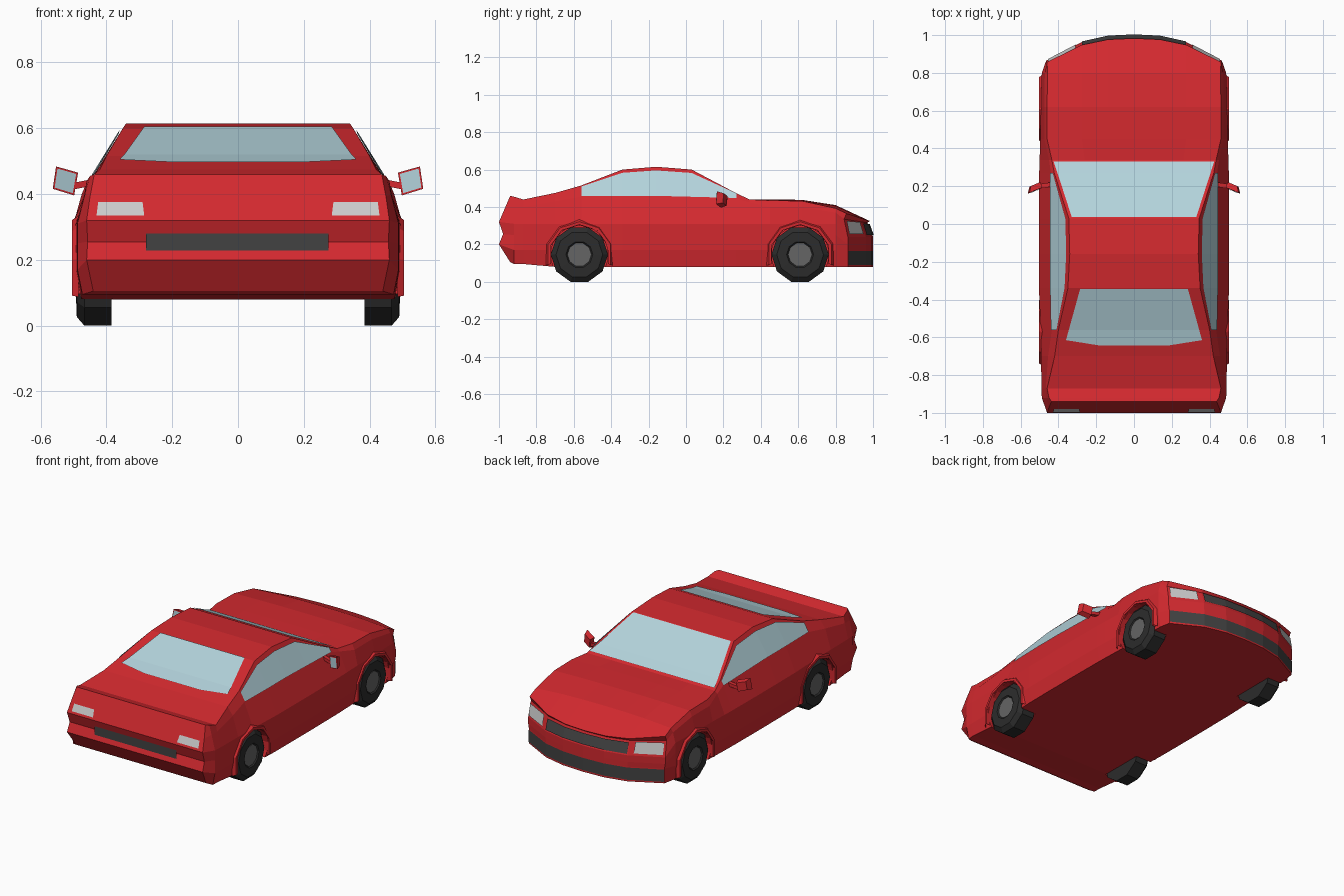
import bpy, bmesh, math
from mathutils import Vector, Matrix

if "Cube" in bpy.data.objects:
    bpy.data.objects.remove(bpy.data.objects["Cube"])


def material(name, r, g, b):
    m = bpy.data.materials.new(name)
    m.diffuse_color = (r, g, b, 1)
    m.use_nodes = True
    m.node_tree.nodes["Principled BSDF"].inputs["Base Color"].default_value = m.diffuse_color
    return m


RED = material("red_paint", 0.65, 0.022, 0.028)
GLASS = material("glass", 0.45, 0.65, 0.71)
BLACK = material("rubber", 0.025, 0.025, 0.025)
DARK = material("dark_trim", 0.055, 0.055, 0.055)
GREY = material("hub_grey", 0.13, 0.13, 0.13)
LAMP = material("lamp", 0.52, 0.52, 0.52)


def make(name, faces, mat):
    """Object from a list of faces, each a list of points."""
    bm = bmesh.new()
    for f in faces:
        bm.faces.new([bm.verts.new(p) for p in f])
    bmesh.ops.remove_doubles(bm, verts=bm.verts, dist=0.0004)
    bmesh.ops.recalc_face_normals(bm, faces=bm.faces)
    me = bpy.data.meshes.new(name)
    bm.to_mesh(me)
    bm.free()
    ob = bpy.data.objects.new(name, me)
    bpy.context.collection.objects.link(ob)
    me.materials.append(mat)
    return ob


def strip(rows):
    """Quads between neighbouring rows of points."""
    return [[a[i], a[i + 1], b[i + 1], b[i]]
            for a, b in zip(rows, rows[1:]) for i in range(len(a) - 1)]


def flip(p, s):
    return Vector((p[0] * s, p[1], p[2]))


BOW = [(0, 1), (0.3, 0.95), (0.6, 0.72), (1, 0)]


def bow(f):
    f = min(abs(f), 1)
    for (a, u), (b, v) in zip(BOW, BOW[1:]):
        if f <= b:
            return u + (v - u) * (f - a) / (b - a)


def across(p, dy, dz):
    """Row of points from +x to -x, bowed in the middle."""
    return [Vector((p[0] * f, p[1] + dy * bow(f), p[2] + dz * bow(f)))
            for f in (1, 0.6, 0.3, 0, -0.3, -0.6, -1)]


# Body sections: y, side x, belt x, belt z, top x, top z
SECTIONS = [
    (-0.92, 0.488, 0.465, 0.40, 0.450, 0.455),
    (-0.87, 0.490, 0.467, 0.40, 0.460, 0.440),
    (-0.70, 0.492, 0.455, 0.43, 0.420, 0.475),
    (-0.56, 0.495, 0.435, 0.455, 0.400, 0.515),
    (-0.34, 0.503, 0.440, 0.455, 0.350, 0.600),
    (-0.16, 0.504, 0.440, 0.455, 0.340, 0.615),
    (0.03, 0.504, 0.440, 0.450, 0.345, 0.600),
    (0.27, 0.502, 0.440, 0.445, 0.422, 0.473),
    (0.34, 0.500, 0.450, 0.425, 0.435, 0.440),
    (0.45, 0.496, 0.475, 0.400, 0.460, 0.435),
    (0.62, 0.495, 0.475, 0.400, 0.460, 0.432),
    (0.80, 0.488, 0.472, 0.370, 0.458, 0.393)]
REAR = [(0.44, -0.94, 0.105), (0.46, -1, 0.20), (0.457, -0.978, 0.255),
        (0.46, -1, 0.32), (0.45, -0.97, 0.39), (0.437, -0.94, 0.46)]
NOSE = [(0.46, 0.865, 0.08), (0.46, 0.865, 0.17), (0.465, 0.865, 0.20),
        (0.465, 0.865, 0.24), (0.46, 0.845, 0.335), (0.46, 0.858, 0.365)]

rings = [REAR]
for y, x, bx, bz, tx, tz in SECTIONS:
    z0 = 0.08 if y > -0.8 else 0.095
    rings.append([(x - 0.015, y, z0), (x, y, 0.17), (x, y, 0.25),
                  (x, y, 0.31), (bx, y, bz), (tx, y, tz)])
rings.append(NOSE)

# Loop of cross rows: tail, top, nose, underside
loop = [across(p, 0, 0) for p in REAR]
loop += [across(r[5], 0, 0.017 if r[5][1] > 0.75 else 0.006 * (r[5][1] > 0.4))
         for r in rings[1:-1]]
loop += [across(p, 0.135 if k < 4 else 0.125, -0.04 if k == 5 else -0.02 * (k == 4))
         for k, p in reversed(list(enumerate(NOSE)))]
loop += [across(r[0], 0, 0) for r in reversed(rings[1:-1])]
loop.append(loop[0])
faces = strip(loop)
for s in (1, -1):
    faces += strip([[flip(p, s) for p in r] for r in rings])
body = make("body", faces, RED)

# Wheels, wheel wells and arch lips
SIDES, R, HUB_Z = 10, 0.153, 0.1455


def lathe(profile, y, s, step=2 * math.pi / SIDES):
    return strip([[Vector((s * x, y + r * math.cos(a * step), HUB_Z + r * math.sin(a * step)))
                   for a in range(SIDES + 1)] for x, r in profile])


def disc(x, r, y, s):
    return [[Vector((s * x, y + r * math.cos(a * math.tau / SIDES),
                     HUB_Z + r * math.sin(a * math.tau / SIDES))) for a in range(SIDES)]]


for label, y in (("rear", -0.57), ("front", 0.61)):
    for side, s in (("right", 1), ("left", -1)):
        tag = f"{label}_{side}"
        cutter = make("well_cutter_" + tag, lathe([(0.38, 0.16), (0.6, 0.16)], y, s)
                      + disc(0.38, 0.16, y, s) + disc(0.6, 0.16, y, s), RED)
        cutter.hide_render = True
        cutter.hide_viewport = True
        cut = body.modifiers.new("well_" + tag, 'BOOLEAN')
        cut.operation = 'DIFFERENCE'
        cut.solver = 'EXACT'
        cut.object = cutter
        make("tyre_" + tag, disc(0.385, R, y, s)
             + lathe([(0.385, R), (0.467, R), (0.49, 0.125), (0.492, 0.072), (0.482, 0.064)], y, s), BLACK)
        make("hub_" + tag, lathe([(0.45, 0.066), (0.486, 0.064)], y, s) + disc(0.486, 0.064, y, s), GREY)
        arc = [math.radians(a) for a in range(-18, 200, 36)]
        make("arch_lip_" + tag, strip(
            [[Vector((s * x, y + r * math.cos(a), HUB_Z + r * math.sin(a))) for a in arc]
             for x, r in ((0.44, 0.158), (0.504, 0.16), (0.504, 0.176), (0.485, 0.188))]), RED)

# Side windows follow the body between belt and roof edge
for side, s in (("right", 1), ("left", -1)):
    rows = []
    for r in rings[4:9]:
        a, b = Vector(r[4]), Vector(r[5])
        rows.append([flip(a.lerp(b, t) + Vector((0.005, 0, 0.003)), s) for t in (0.01, 0.86)])
    make("side_window_" + side, strip(rows), GLASS)

# Windscreen and rear window: half width, y, z
make("windscreen", strip([[Vector((x, y, z)), Vector((-x, y, z))] for x, y, z in
                          ((0.33, 0.038, 0.602), (0.405, 0.27, 0.480), (0.425, 0.33, 0.452))]), GLASS)
make("rear_window", strip([[Vector((x, y, z)), Vector((0.19, y - d, z - d * 0.3)),
                            Vector((-0.19, y - d, z - d * 0.3)), Vector((-x, y, z))]
                           for x, y, z, d in ((0.285, -0.343, 0.605, 0), (0.345, -0.56, 0.521, 0),
                                              (0.36, -0.615, 0.505, 0.027))]), GLASS)


# Nose trim following the bowed front
def nose_panel(name, xs, low, high, mat):
    make(name, strip([[Vector((x, y + d * bow(x / 0.46), z - dz * bow(x / 0.46))) for x in xs]
                      for y, z, d, dz in (low, high)]), mat)


nose_panel("grille", [-0.276, -0.138, 0, 0.138, 0.276],
           (0.870, 0.25, 0.134, 0), (0.857, 0.325, 0.126, 0.017), DARK)
nose_panel("lower_intake", [-0.46, -0.276, -0.138, 0, 0.138, 0.276, 0.46],
           (0.869, 0.09, 0.131, 0), (0.869, 0.165, 0.131, 0), DARK)
for side, s in (("right", 1), ("left", -1)):
    nose_panel("headlight_" + side, [0.31 * s, 0.455 * s],
               (0.871, 0.255, 0.134, 0), (0.857, 0.325, 0.126, 0.01), LAMP)

    # Tail lamps on the sloped tail
    make("tail_lamp_" + side, [[Vector((s * x, -1.004 + (z - 0.32) * 0.43, z)) for x, z in
                                ((0.285, 0.335), (0.43, 0.335), (0.425, 0.376), (0.29, 0.376))]], LAMP)

    # Door mirrors: housing tapering forward, glass and stalk
    back = [Vector(p) for p in ((0.486, 0.193, 0.465), (0.553, 0.166, 0.484),
                                (0.563, 0.160, 0.416), (0.498, 0.187, 0.396))]
    mid = sum(back, Vector()) / 4
    fore = [mid + (p - mid) * 0.75 + Vector((0, 0.033, 0)) for p in back]
    B, F = [flip(p, s) for p in back], [flip(p, s) for p in fore]
    make("mirror_" + side, [B, F] + strip([B + B[:1], F + F[:1]]), RED)
    make("mirror_glass_" + side, [[flip(mid + (p - mid) * 0.85 + Vector((0, -0.003, 0)), s)
                                   for p in back]], GLASS)
    ends = [[flip(Vector(c) + Vector((0, dy, dz)), s) for dy, dz in
             ((-0.012, -0.01), (0.012, -0.01), (0.012, 0.01), (-0.012, 0.01))]
            for c in ((0.42, 0.212, 0.44), (0.51, 0.198, 0.422))]
    make("mirror_stalk_" + side, ends + strip([e + e[:1] for e in ends]), RED)

# Tail plate recess
make("tail_plate", [[Vector((x, -0.99, z)) for x, z in
                     ((-0.28, 0.228), (0.275, 0.228), (0.275, 0.28), (-0.28, 0.28))]], DARK)
